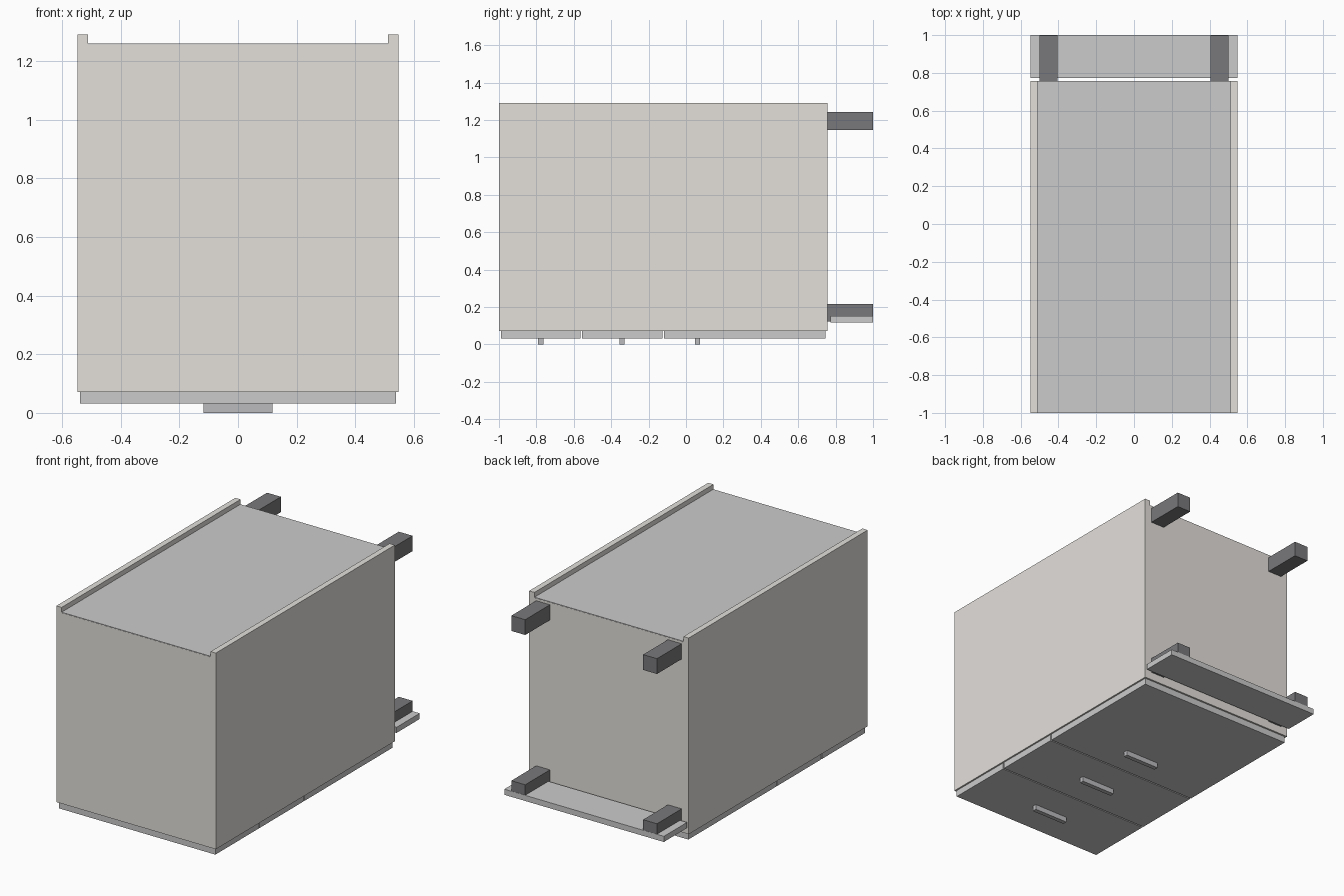
import bpy, bmesh

if "Cube" in bpy.data.objects:
    bpy.data.objects.remove(bpy.data.objects["Cube"])


def material(name, rgb):
    m = bpy.data.materials.new(name)
    m.diffuse_color = (*rgb, 1)
    m.use_nodes = True
    m.node_tree.nodes["Principled BSDF"].inputs["Base Color"].default_value = m.diffuse_color
    return m


BODY = material("beige_panel", (0.77, 0.745, 0.71))
LIGHT = material("light_panel", (0.82, 0.82, 0.79))
PLINTH = material("grey_panel", (0.70, 0.70, 0.67))
DARK = material("dark_plastic", (0.19, 0.19, 0.20))
METAL = material("metal", (0.50, 0.50, 0.52))


def add_object(name, bm, mat):
    bmesh.ops.recalc_face_normals(bm, faces=bm.faces)
    mesh = bpy.data.meshes.new(name)
    bm.to_mesh(mesh)
    bm.free()
    mesh.materials.append(mat)
    bpy.context.collection.objects.link(bpy.data.objects.new(name, mesh))


def box(name, x, y, z, mat):
    """Box from (min, max) ranges on each axis."""
    bm = bmesh.new()
    bmesh.ops.create_cube(bm, size=1)
    for v in bm.verts:
        v.co = [(r[0] + r[1]) / 2 + c * (r[1] - r[0]) for c, r in zip(v.co, (x, y, z))]
    add_object(name, bm, mat)


# Carcass lying on its front: U-shaped profile extruded along y
half = [(0.548, 0.072), (0.548, 1.29), (0.512, 1.29), (0.512, 1.256)]
profile = half + [(-x, z) for x, z in reversed(half)]
bm = bmesh.new()
face = bm.faces.new([bm.verts.new((x, -1, z)) for x, z in profile])
ext = bmesh.ops.extrude_face_region(bm, geom=[face], use_keep_orig=True)
bmesh.ops.translate(bm, vec=(0, 1.756, 0),
                    verts=[g for g in ext["geom"] if isinstance(g, bmesh.types.BMVert)])
add_object("carcass", bm, BODY)

# Back panel set between the side rims
box("back_panel", (-0.512, 0.512), (-0.999, 0.755), (1.24, 1.26), LIGHT)

# Drawer fronts with bar handles
fronts = [(-0.99, -0.564, -0.776), (-0.556, -0.126, -0.342), (-0.118, 0.745, 0.062)]
for i, (y0, y1, handle_y) in enumerate(fronts, 1):
    box(f"drawer_front_{i}", (-0.538, 0.538), (y0, y1), (0.032, 0.072), LIGHT)
    box(f"handle_{i}", (-0.118, 0.118), (handle_y - 0.014, handle_y + 0.014), (0, 0.033), METAL)

# Four square feet
for sx, side in ((-1, "left"), (1, "right")):
    xs = sorted((sx * 0.405, sx * 0.5))
    for z0, end in ((0.122, "front"), (1.147, "back")):
        box(f"{end}_{side}_foot", xs, (0.756, 0.999), (z0, z0 + 0.095), DARK)

# Plinth board across the front feet
box("plinth", (-0.548, 0.548), (0.772, 1), (0.117, 0.152), PLINTH)
